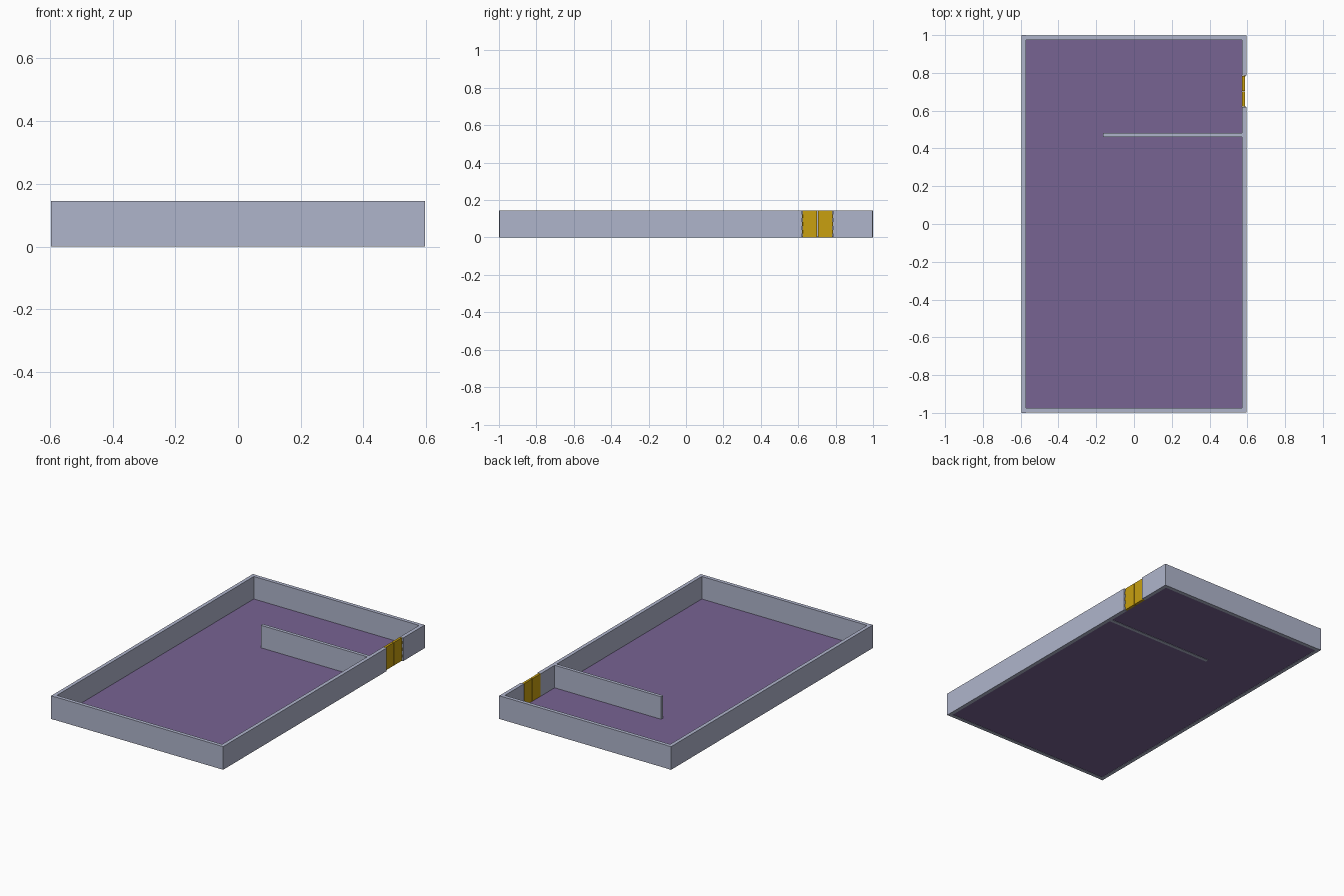
import bpy
import bmesh
from mathutils import Matrix, Vector

cube = bpy.data.objects.get("Cube")
if cube:
    bpy.data.objects.remove(cube, do_unlink=True)


def material(name, rgb):
    m = bpy.data.materials.new(name)
    m.use_nodes = True
    m.diffuse_color = (*rgb, 1)
    m.node_tree.nodes["Principled BSDF"].inputs["Base Color"].default_value = (*rgb, 1)
    return m


WALL = material("pale blue grey", (0.43, 0.46, 0.60))
FLOOR = material("muted purple", (0.185, 0.125, 0.29))
DOOR = material("golden yellow", (0.58, 0.35, 0.005))


def finish(name, bm, mat):
    mesh = bpy.data.meshes.new(name)
    bm.to_mesh(mesh)
    bm.free()
    mesh.materials.append(mat)
    ob = bpy.data.objects.new(name, mesh)
    bpy.context.collection.objects.link(ob)
    return ob


def box(name, low, high, mat):
    low, high = Vector(low), Vector(high)
    bm = bmesh.new()
    bmesh.ops.create_cube(bm, size=1, matrix=Matrix.Translation((low + high) / 2)
                          @ Matrix.Diagonal((*(high - low), 1)))
    return finish(name, bm, mat)


HEIGHT = 0.145
X = 0.596            # outer half width
T = 0.023            # wall thickness
IN = X - T           # inner half width
END = 0.998          # outer face of the end walls
DOOR_LOW, DOOR_HIGH = 0.62, 0.785

# Floor slab between the walls
box("floor", (-IN, -END + T, 0.002), (IN, END - T, 0.004), FLOOR)

# Outer walls, the right one leaving a doorway
box("wall_x_minus", (-X, -1, 0), (-IN, 1, HEIGHT), WALL)
box("front_wall", (-IN, -END, 0), (IN, -END + T, HEIGHT), WALL)
box("back_wall", (-IN, END - T, 0), (IN, END, HEIGHT), WALL)
box("door_wall_long", (IN, -END, 0), (X, DOOR_LOW, HEIGHT), WALL)
box("door_wall_short", (IN, DOOR_HIGH, 0), (X, END, HEIGHT), WALL)

# Inner partition
box("partition", (-0.165, 0.461, 0), (IN, 0.482, HEIGHT), WALL)

# Double door with a narrow gap and small hinges
middle = (DOOR_LOW + DOOR_HIGH) / 2
for side, edge in ((-1, DOOR_LOW), (1, DOOR_HIGH)):
    label = "front" if side < 0 else "back"
    a, b = sorted((middle + side * 0.002, edge - side * 0.002))
    box(label + "_door_leaf", (IN, a, 0.001), (0.588, b, HEIGHT), DOOR)
    for i in range(3):
        bm = bmesh.new()
        bmesh.ops.create_cone(bm, cap_ends=True, segments=8, radius1=0.003, radius2=0.003,
                              depth=0.02, matrix=Matrix.Translation(
                                  (0.587, edge - side * 0.002, 0.03 + i * 0.042)))
        finish(f"{label}_hinge_{i + 1}", bm, DOOR)
